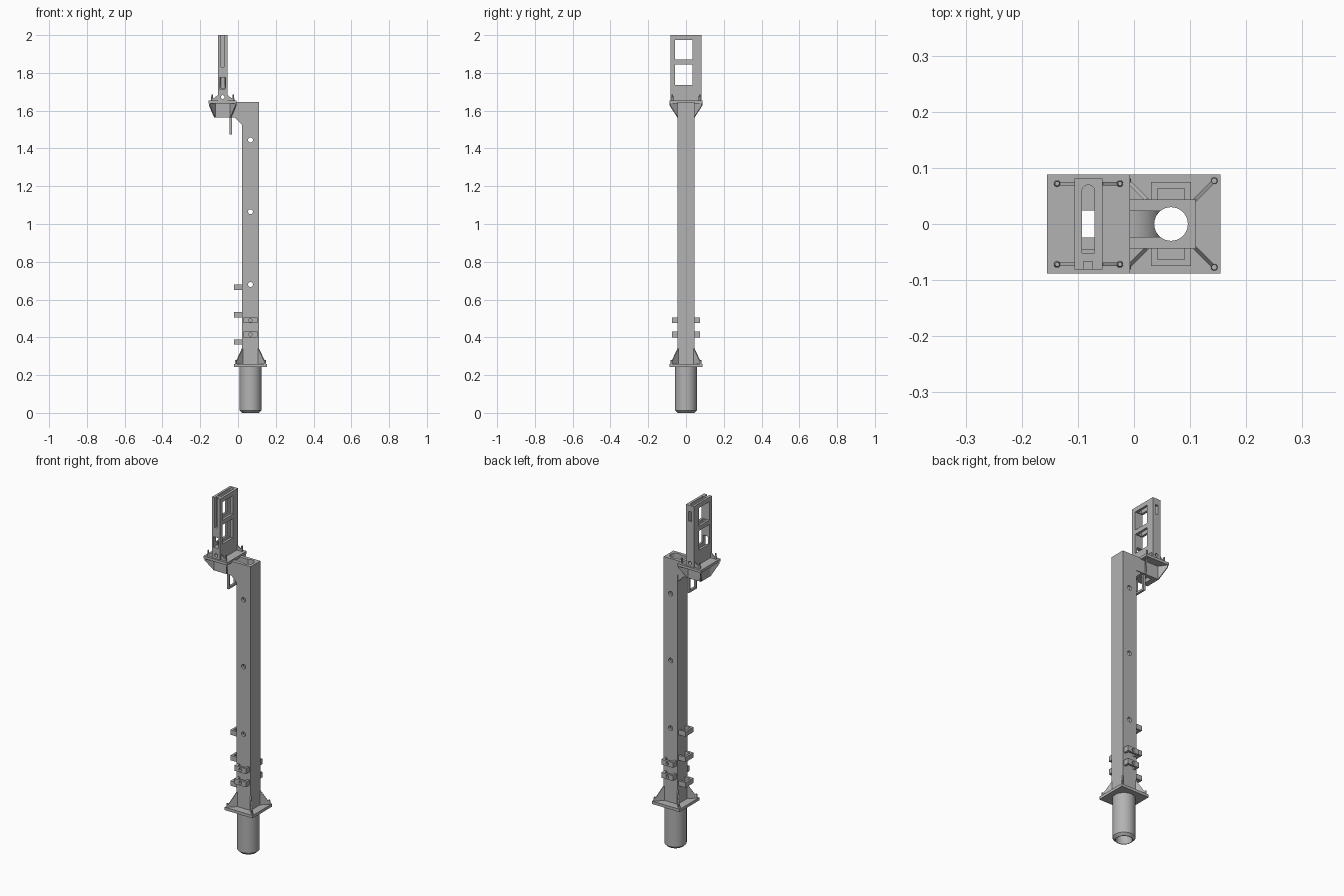
import bpy
import bmesh
from math import pi, cos, sin
from mathutils import Matrix, Vector

cube = bpy.data.objects.get("Cube")
if cube:
    bpy.data.objects.remove(cube, do_unlink=True)

grey = bpy.data.materials.new("plain grey")
grey.use_nodes = True
grey.diffuse_color = (0.45, 0.45, 0.45, 1)
grey.node_tree.nodes["Principled BSDF"].inputs["Base Color"].default_value = (0.45, 0.45, 0.45, 1)

MAST = 0.066    # x of the mast axis
HEAD = -0.081   # x of the signal head axis
HALF = 0.044    # half width of the mast


def finish(name, bm):
    bmesh.ops.recalc_face_normals(bm, faces=bm.faces)
    mesh = bpy.data.meshes.new(name)
    bm.to_mesh(mesh)
    bm.free()
    mesh.materials.append(grey)
    obj = bpy.data.objects.new(name, mesh)
    bpy.context.collection.objects.link(obj)
    return obj


def box(name, x, y, z):
    """Box from three (low, high) ranges."""
    bm = bmesh.new()
    bmesh.ops.create_cube(bm, size=1)
    for v in bm.verts:
        for i, (a, b) in enumerate((x, y, z)):
            v.co[i] = (a + b) / 2 + v.co[i] * (b - a)
    return finish(name, bm)


def prism(name, points, thick, matrix=Matrix()):
    """Profile in the xz plane, given thickness along y, then placed."""
    bm = bmesh.new()
    face = bm.faces.new([bm.verts.new((p[0], -thick / 2, p[1])) for p in points])
    new = bmesh.ops.extrude_face_region(bm, geom=[face])["geom"]
    for v in new:
        if isinstance(v, bmesh.types.BMVert):
            v.co.y += thick
    bm.transform(matrix)
    return finish(name, bm)


def cylinder(name, x, y, z, radius, top=None, axis="Z", steps=32):
    """Cylinder or cone along z (z is a range) or along y (y is a range)."""
    bm = bmesh.new()
    a, b = z if axis == "Z" else y
    bmesh.ops.create_cone(bm, cap_ends=True, segments=steps, depth=b - a,
                          radius1=radius, radius2=radius if top is None else top)
    if axis == "Z":
        bm.transform(Matrix.Translation((x, y, (a + b) / 2)))
    else:
        bm.transform(Matrix.Translation((x, (a + b) / 2, z)) @ Matrix.Rotation(pi / 2, 4, "X"))
    return finish(name, bm)


def cut(obj, *cutters):
    for cutter in cutters:
        mod = obj.modifiers.new("cut", "BOOLEAN")
        mod.operation, mod.object, mod.solver = "DIFFERENCE", cutter, "EXACT"
        graph = bpy.context.evaluated_depsgraph_get()
        mesh = bpy.data.meshes.new_from_object(obj.evaluated_get(graph))
        obj.modifiers.clear()
        obj.data = mesh
        bpy.data.objects.remove(cutter, do_unlink=True)


def smooth(obj):
    bpy.ops.object.select_all(action="DESELECT")
    obj.select_set(True)
    bpy.context.view_layer.objects.active = obj
    bpy.ops.object.shade_smooth_by_angle(angle=0.6)


def bore():
    return cylinder("bore", MAST, 0, (-0.1, 2), 0.03)


def drop_hole():
    return box("drop_hole", (-0.093, -0.07), (-0.024, 0.024), (1.5, 1.74))


# Foot tube with a chamfered end
foot = cylinder("foot_tube", MAST, 0, (0, 0.245), 0.058, steps=48)
rim = [e for e in foot.data.edges if all(foot.data.vertices[i].co.z < 0.01 for i in e.vertices)]
bm = bmesh.new()
bm.from_mesh(foot.data)
bmesh.ops.bevel(bm, geom=[bm.edges[e.index] for e in rim if bm.edges.ensure_lookup_table() is None],
                offset=0.013, segments=1, affect="EDGES")
bm.to_mesh(foot.data)
bm.free()
cut(foot, cylinder("socket", MAST, 0, (-0.1, 0.2), 0.042), bore())
smooth(foot)

# Mast with side arm, hollow, with a cable groove curving from the arm into the bore
mast = prism("mast_and_arm", [
    (MAST - HALF, 0.25), (MAST + HALF, 0.25), (MAST + HALF, 1.645),
    (HEAD - HALF, 1.645), (HEAD - HALF, 1.563), (MAST - HALF, 1.563)], 2 * HALF)
bend = [(-0.01 + 0.06 * sin(a * pi / 16), 1.54 + 0.06 * cos(a * pi / 16)) for a in range(9)]
cut(mast, bore(), drop_hole(),
    prism("groove", [(MAST, 1.7), (-0.092, 1.7), (-0.092, 1.6)] + bend + [(MAST, 1.54)], 0.046))
for z in (0.68, 1.065, 1.445):
    cut(mast, cylinder("cross_hole", MAST, (-0.2, 0.2), z, 0.013, axis="Y", steps=24))
smooth(mast)

# Square flange at the foot and platform on the arm
flange = box("foot_flange", (MAST - 0.088, MAST + 0.088), (-0.088, 0.088), (0.242, 0.258))
cut(flange, bore())
platform = box("head_platform", (HEAD - 0.074, HEAD + 0.074), (-0.088, 0.088), (1.638, 1.653))
cut(platform, drop_hole())


def rib(name, start, end, profile, thick=0.007):
    """Upright rib; profile points are (fraction from start to end, z)."""
    a, b = Vector(start), Vector(end)
    d = b - a
    turn = Matrix.Rotation(Vector((1, 0)).angle_signed(d) * -1, 4, "Z")
    place = Matrix.Translation((a.x, a.y, 0)) @ turn
    return prism(name, [(f * d.length, z) for f, z in profile], thick, place)


# Corner ribs and pins
for sx in (-1, 1):
    for sy in (-1, 1):
        rib("foot_rib", (MAST + sx * 0.04, sy * 0.04), (MAST + sx * 0.077, sy * 0.077),
            [(0, 0.255), (1, 0.255), (1, 0.268), (0.1, 0.34), (0, 0.34)])
        cylinder("foot_pin", MAST + sx * 0.077, sy * 0.077, (0.255, 0.28), 0.006, 0.005, steps=16)
        rib("head_rib", (HEAD + sx * 0.02, sy * 0.072), (HEAD + sx * 0.056, sy * 0.072),
            [(0, 1.65), (1, 1.65), (1, 1.66), (0.15, 1.682), (0, 1.682)], 0.006)
        cylinder("head_pin", HEAD + sx * 0.056, sy * 0.072, (1.65, 1.685), 0.006, 0.004, steps=16)
        rib("platform_bracket", (HEAD + sx * 0.04, sy * 0.04), (HEAD + sx * 0.07, sy * 0.085),
            [(0, 1.565), (0.1, 1.565), (1, 1.628), (1, 1.64), (0, 1.64)])

# Signal head: hollow upright plate with two windows
head = box("signal_head", (HEAD - 0.025, HEAD + 0.025), (-0.081, 0.081), (1.65, 2))
cut(head,
    box("slot", (-0.093, -0.07), (-0.052, 0.058), (1.72, 2.1)),
    cylinder("slot_end", -0.0815, 0.058, (1.72, 2.1), 0.0115, steps=24),
    drop_hole(),
    box("upper_window", (-0.2, 0), (-0.058, 0.034), (1.87, 1.975)),
    box("lower_window", (-0.2, 0), (-0.058, 0.034), (1.735, 1.845)),
    box("front_groove", (-0.09, -0.074), (-0.1, -0.067), (1.83, 2.1)),
    box("front_opening", (-0.098, -0.067), (-0.1, -0.045), (1.715, 1.775)),
    cylinder("front_hole", HEAD, (-0.1, 0.1), 1.672, 0.01, axis="Y", steps=24),
    box("back_slot", (-0.091, -0.073), (0.05, 0.1), (1.91, 1.965)))

# Strap loops on the mast sides, each with a screw hole
for side in (-1, 1):
    for z in (0.415, 0.49):
        low, high = sorted((side * 0.04, side * 0.075))
        loop = box("side_strap_loop", (MAST - 0.036, MAST + 0.036), (low, high), (z - 0.015, z + 0.015))
        low, high = sorted((side * 0.03, side * 0.063))
        cut(loop, box("gap", (MAST - 0.024, MAST + 0.024), (low, high), (z - 0.1, z + 0.1)),
            cylinder("screw_hole", MAST, (-0.1, 0.1), z, 0.009, axis="Y", steps=16))

# Cable loops on the face below the arm
for z in (0.375, 0.52, 0.665):
    loop = box("cable_loop", (-0.022, 0.025), (-0.036, 0.036), (z - 0.014, z + 0.014))
    cut(loop, box("gap", (-0.01, 0.05), (-0.024, 0.024), (z - 0.1, z + 0.1)))

# Frame hanging under the arm
frame = box("hanging_frame", (-0.045, -0.033), (-0.036, 0.036), (1.475, 1.57))
cut(frame, box("gap", (-0.1, 0), (-0.024, 0.024), (1.487, 1.56)))

# Braces in the corner of arm and mast
for y in (-0.034, 0.034):
    prism("arm_brace", [(-0.018, 1.565), (0.025, 1.565), (0.025, 1.522)], 0.012,
          Matrix.Translation((0, y, 0)))
